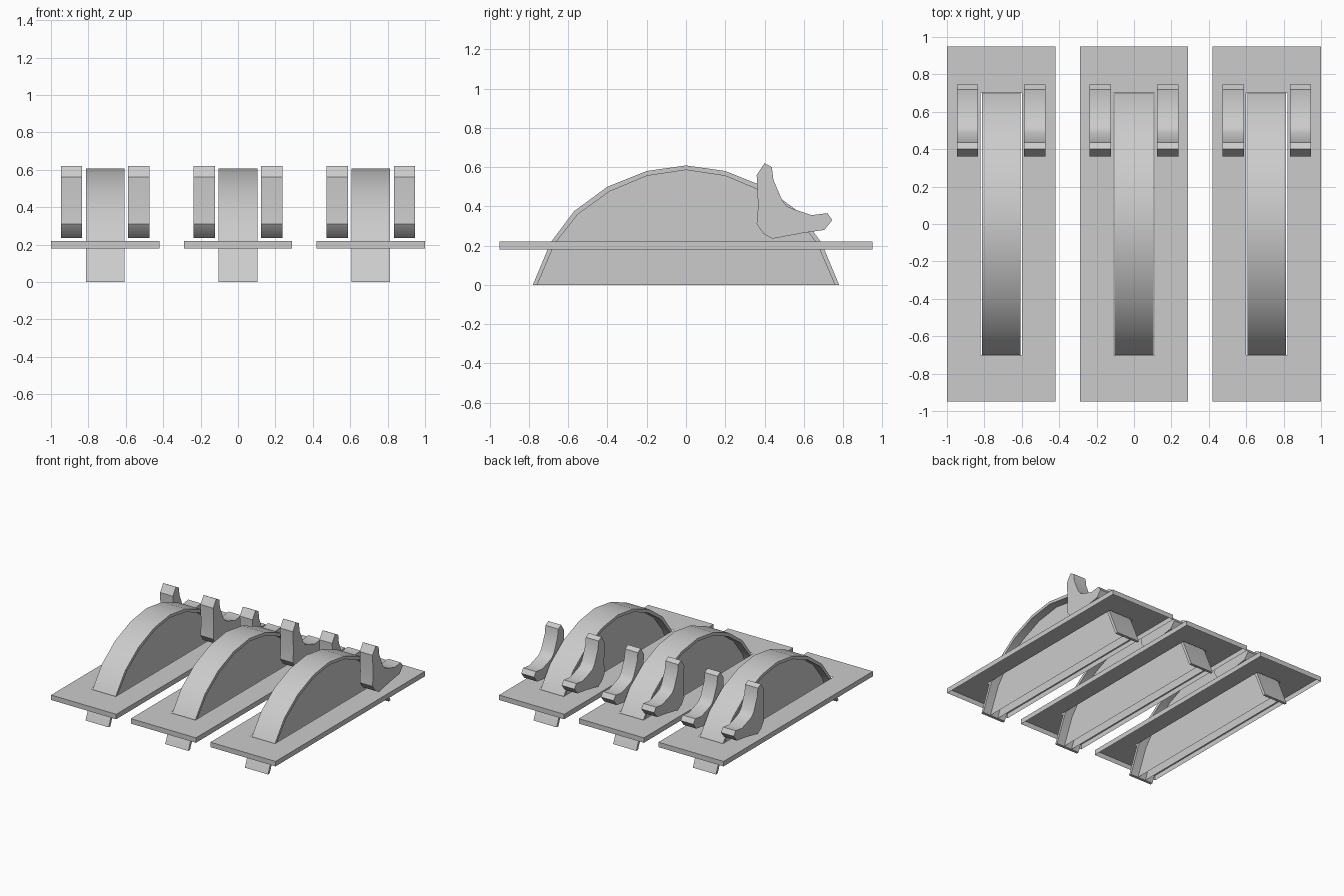
import bpy, bmesh

if "Cube" in bpy.data.objects:
    bpy.data.objects.remove(bpy.data.objects["Cube"])


def finish(name, bm):
    mesh = bpy.data.meshes.new(name)
    bm.to_mesh(mesh)
    bm.free()
    obj = bpy.data.objects.new(name, mesh)
    bpy.context.collection.objects.link(obj)
    return obj


def prism(name, profile, cx, half, open_bottom=False):
    """Extrude a closed (y, z) profile along x, centred on cx."""
    bm = bmesh.new()
    face = bm.faces.new([bm.verts.new((cx - half, y, z)) for y, z in profile])
    ext = bmesh.ops.extrude_face_region(bm, geom=[face])
    moved = [v for v in ext["geom"] if isinstance(v, bmesh.types.BMVert)]
    bmesh.ops.translate(bm, verts=moved, vec=(2 * half, 0, 0))
    bmesh.ops.recalc_face_normals(bm, faces=bm.faces)
    if open_bottom:
        low = [f for f in bm.faces if all(abs(v.co.z) < 1e-5 for v in f.verts)]
        bmesh.ops.delete(bm, geom=low, context="FACES")
    return finish(name, bm)


def slotted_plate(name, cx, outer, slot, z0, z1):
    """Rectangular tray lid, open underneath, with a slot in its top."""
    bm = bmesh.new()
    corners = [(-1, -1), (1, -1), (1, 1), (-1, 1)]

    def ring(size, z):
        return [bm.verts.new((cx + sx * size[0], sy * size[1], z)) for sx, sy in corners]

    rings = [ring(outer, z0), ring(outer, z1), ring(slot, z1)]
    for a, b in zip(rings, rings[1:]):
        for i in range(4):
            j = (i + 1) % 4
            bm.faces.new((a[i], a[j], b[j], b[i]))
    return finish(name, bm)


def mirrored(half):
    """Complete a left half-arch, whose last point lies on y = 0."""
    return half + [(-y, z) for y, z in reversed(half[:-1])]


# Arch profiles of the wheel: tread outside and inside
OUTER = mirrored([(-0.78, 0.0), (-0.69, 0.215), (-0.57, 0.375),
                  (-0.40, 0.50), (-0.20, 0.58), (0, 0.608)])
INNER = mirrored([(-0.758, 0.0), (-0.668, 0.21), (-0.55, 0.36),
                  (-0.39, 0.475), (-0.20, 0.555), (0, 0.585)])

# Curved paddle profile
PADDLE = [(0.40, 0.62), (0.437, 0.60), (0.445, 0.535), (0.49, 0.43),
          (0.515, 0.40), (0.55, 0.385), (0.64, 0.355), (0.72, 0.365),
          (0.745, 0.33), (0.705, 0.28), (0.60, 0.265), (0.44, 0.235),
          (0.395, 0.26), (0.36, 0.31), (0.367, 0.40), (0.36, 0.56)]

smooth = []
for label, cx in (("left", -0.71), ("middle", 0.0), ("right", 0.71)):
    # Base plate with wheel slot
    slotted_plate(f"{label}_plate", cx, (0.29, 0.95), (0.11, 0.70), 0.18, 0.22)
    # Wheel: wide tread over a recessed web
    smooth.append(prism(f"{label}_wheel_tread", OUTER + INNER[::-1], cx, 0.103))
    prism(f"{label}_wheel_web", INNER, cx, 0.035, open_bottom=True)
    # Pair of paddles beside the wheel
    for side, s in (("left", -1), ("right", 1)):
        smooth.append(prism(f"{label}_wheel_{side}_paddle", PADDLE, cx + s * 0.18, 0.057))

# Smooth curves with crisp edges
bpy.ops.object.select_all(action="DESELECT")
for obj in smooth:
    obj.select_set(True)
bpy.context.view_layer.objects.active = smooth[0]
bpy.ops.object.shade_smooth_by_angle(angle=0.55)
